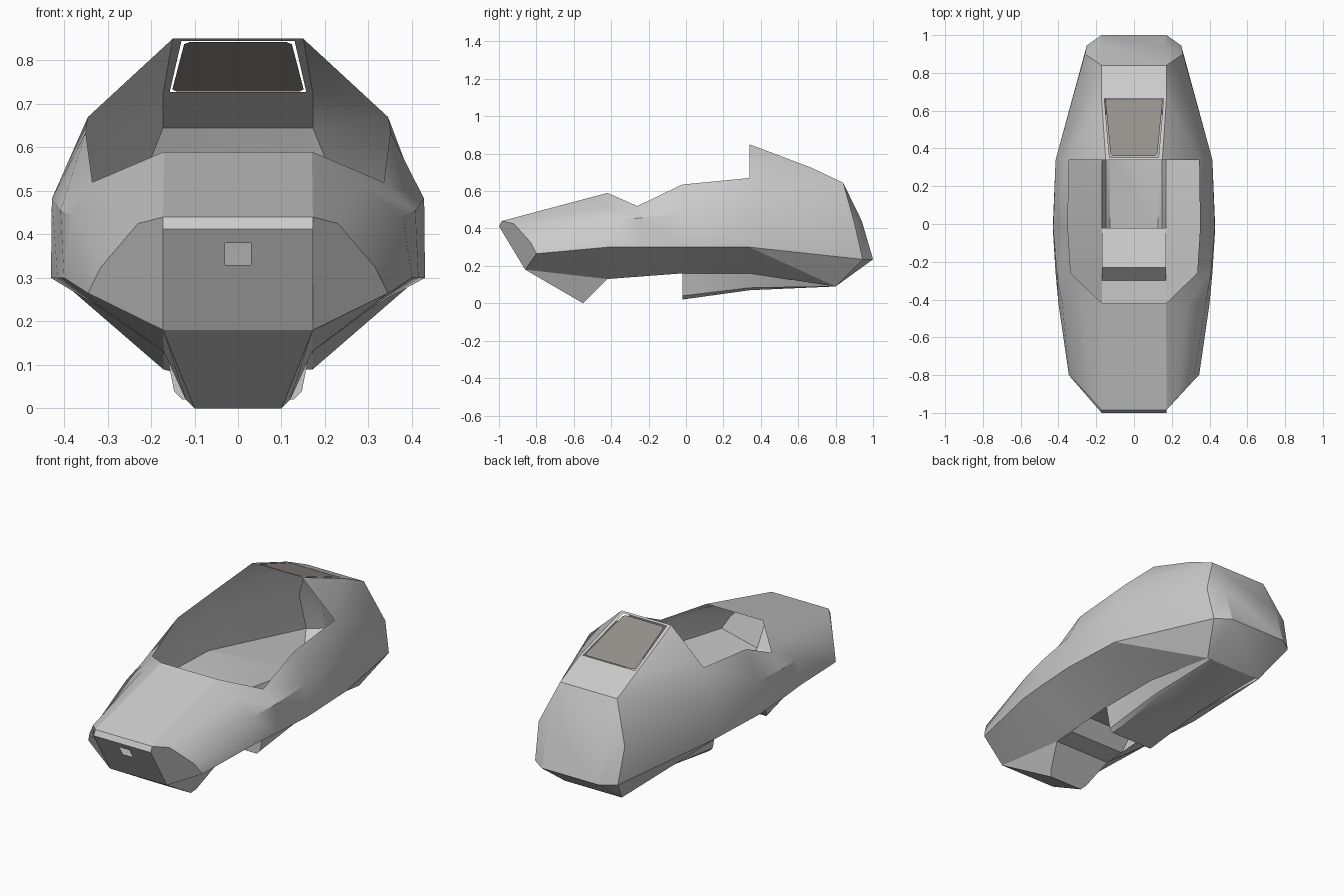
import bpy, bmesh

if "Cube" in bpy.data.objects:
    bpy.data.objects.remove(bpy.data.objects["Cube"])


def mir(p):
    return (-p[0], p[1], p[2])


class Part:
    """Collects open-shell panels, mirrors them in x, welds them to one mesh."""

    def __init__(self):
        self.bm = bmesh.new()

    def face(self, *pts):
        self.bm.faces.new([self.bm.verts.new(p) for p in pts])

    def pair(self, *pts):
        self.face(*pts)
        self.face(*[mir(p) for p in reversed(pts)])

    def loft(self, a, b):
        for i in range(len(a) - 1):
            self.pair(a[i], a[i + 1], b[i + 1], b[i])

    def span(self, pts):
        for p, q in zip(pts, pts[1:]):
            self.face(p, q, mir(q), mir(p))

    def frame(self, a, b, c, d):
        # a, b: outer edge of a centre panel; c, d: edge of the hole in it
        self.pair(a, b, d, c)
        self.face(a, c, mir(c), mir(a))
        self.face(b, mir(b), mir(d), d)

    def build(self, name):
        bm = self.bm
        bmesh.ops.remove_doubles(bm, verts=bm.verts, dist=0.0005)
        bmesh.ops.recalc_face_normals(bm, faces=bm.faces)
        me = bpy.data.meshes.new(name)
        bm.to_mesh(me)
        bm.free()
        ob = bpy.data.objects.new(name, me)
        bpy.context.collection.objects.link(ob)
        bpy.ops.object.select_all(action='DESELECT')
        ob.select_set(True)
        bpy.context.view_layer.objects.active = ob
        bpy.ops.object.shade_smooth_by_angle(angle=0.5)
        return ob


# Body shell: side sections from nose to tail (rim, middle, lower edge)
sides = [
    [(.23, -.92, .425), (.315, -.83, .325), (.345, -.80, .265)],
    [(.285, -.42, .515), (.38, -.42, .44), (.40, -.42, .30)],
    [(.335, -.26, .52), (.408, -.26, .455), (.415, -.26, .30)],
    [(.35, -.02, .635), (.428, -.02, .482), (.43, -.02, .30)],
    [(.345, .34, .67), (.415, .34, .485), (.415, .34, .30)],
    [(.172, .84, .645), (.26, .90, .43), (.25, .945, .235)],
]
# Inner edge of the underside
inner = [(.172, -.86, .18), (.17, -.42, .13), (.17, -.26, .142),
         (.17, -.02, .16), (.17, .34, .16)]
tail = [sides[5][0], (.172, .94, .44), (.172, 1.0, .235), (.172, .80, .09)]
nose_top, nose_lip = (.172, -.985, .44), (.172, -1.0, .412)
hood_rear = (.17, -.42, .59)
roof_front, roof_mid = (.15, .34, .85), (.172, .67, .725)

body = Part()
for s, t in zip(sides, sides[1:]):
    body.loft(s, t)

# Nose and hood
body.pair(nose_lip, nose_top, *sides[0], inner[0])
body.pair(nose_top, sides[0][0], sides[1][0], hood_rear)
body.pair(hood_rear, sides[1][0], sides[2][0])
body.span([hood_rear, nose_top, nose_lip])


def nose_y(z):
    return -1 + .14 * (.412 - z) / .232


body.frame(nose_lip, inner[0], (.03, nose_y(.38), .38), (.03, nose_y(.33), .33))

# Tail
body.pair(tail[0], tail[1], sides[5][1])
body.pair(tail[1], tail[2], sides[5][2], sides[5][1])
body.pair(tail[2], tail[3], sides[5][2])
body.pair(sides[4][2], sides[5][2], tail[3])
body.span(tail)


# Roof with the window opening
def roof(x, y):
    return (x, y, .85 - .3788 * (y - .34))


body.pair(sides[4][0], roof_front, roof_mid)
body.pair(sides[4][0], roof_mid, tail[0])
body.frame(roof_front, roof_mid, roof(.13, .353), roof(.157, .664))
body.span([roof_mid, tail[0]])

# Underside bands
for i in range(4):
    body.pair(sides[i][2], sides[i + 1][2], inner[i + 1], inner[i])
body.pair(sides[4][2], tail[3], inner[4])
body.build("body_shell")

# Seat pan hanging below the body
pan = Part()
rows = [[inner[3], (.147, -.02, .04), (.128, -.02, .02)],
        [inner[4], (.147, .34, .083), (.128, .34, .07)],
        [tail[3], (.15, .80, .09), (.128, .80, .09)]]
for s, t in zip(rows, rows[1:]):
    pan.loft(s, t)
pan.span([r[2] for r in rows])
pan.face(*rows[0], *[mir(p) for p in reversed(rows[0])])
pan.build("seat_pan")

# Foot scoop under the nose
scoop = Part()
toe, heel = (.10, -.55, 0), (.12, -.53, .02)
scoop.span([inner[0], toe, heel, inner[1]])
scoop.pair(inner[0], toe, heel, inner[1])
scoop.build("foot_scoop")

# Stepped floor between scoop and seat
floor = Part()
steps = [(.17, -.42, .13), (.17, -.30, .135), (.17, -.23, .21), (.17, -.02, .16)]
floor.span(steps)
floor.build("stepped_floor")

# Rear window with clipped corners
glass = Part()
edge = [roof(.112, .361), roof(.124, .374), roof(.151, .648), roof(.142, .660)]
glass.face(*edge, *[mir(p) for p in reversed(edge)])
window = glass.build("window")
mat = bpy.data.materials.new("window_grey")
mat.diffuse_color = (.3, .28, .26, 1)
mat.use_nodes = True
mat.node_tree.nodes["Principled BSDF"].inputs["Base Color"].default_value = mat.diffuse_color
window.data.materials.append(mat)
